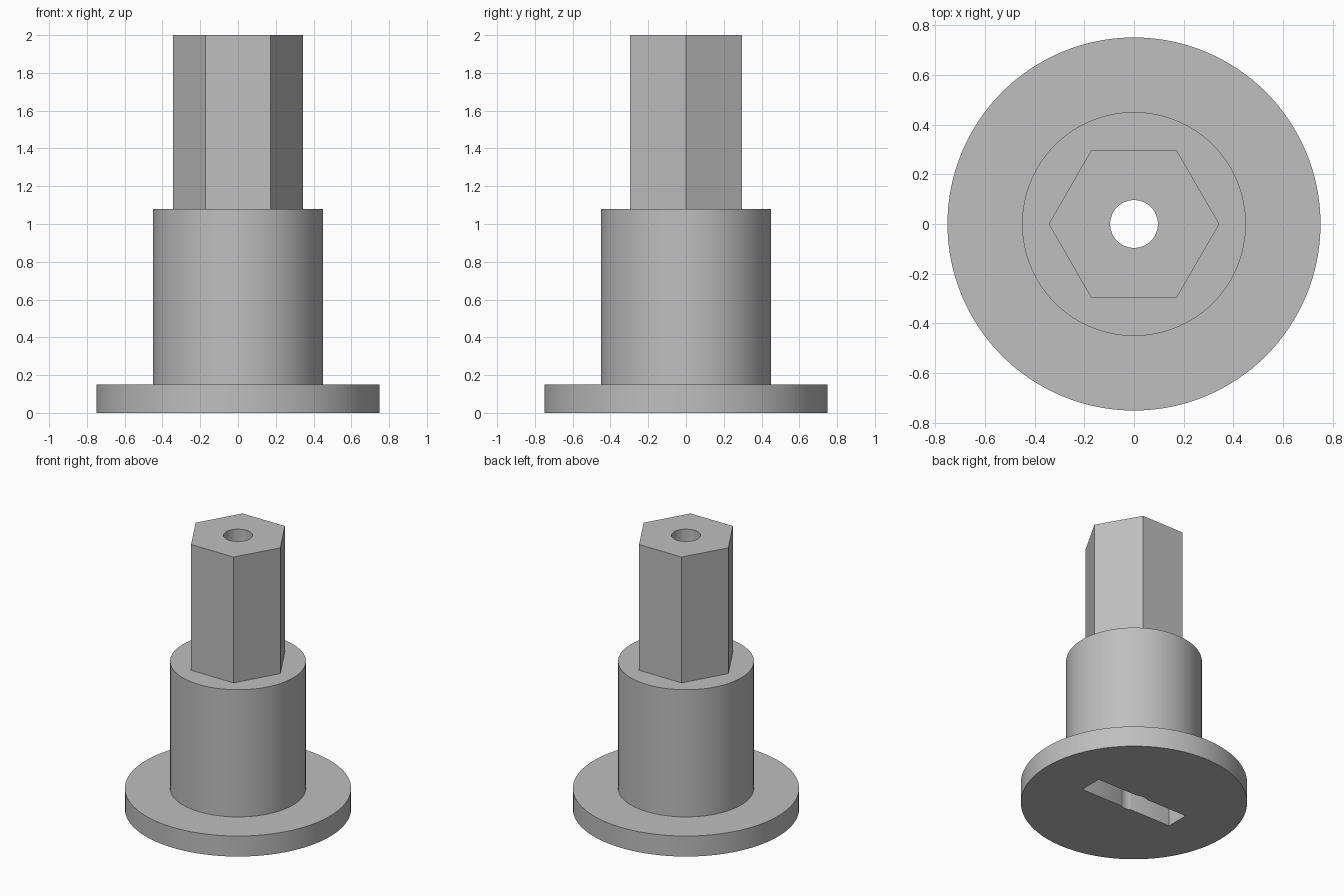
import bpy
from math import radians

cube = bpy.data.objects.get("Cube")
if cube:
    bpy.data.objects.remove(cube, do_unlink=True)

# Single plain grey
GREY = (0.52, 0.52, 0.52, 1.0)
grey = bpy.data.materials.new("plain_grey")
grey.use_nodes = True
grey.diffuse_color = GREY
grey.node_tree.nodes["Principled BSDF"].inputs["Base Color"].default_value = GREY


def prism(name, radius, bottom, top, sides):
    """Upright prism or cylinder with its first corner on the x axis."""
    bpy.ops.mesh.primitive_cylinder_add(
        vertices=sides, radius=radius, depth=top - bottom,
        location=(0, 0, (bottom + top) / 2),
        rotation=(0, 0, radians(90)))
    obj = bpy.context.object
    obj.name = name
    bpy.ops.object.transform_apply(location=False, rotation=True, scale=True)
    obj.data.materials.append(grey)
    return obj


def box(name, size, centre):
    bpy.ops.mesh.primitive_cube_add(size=1, location=centre)
    obj = bpy.context.object
    obj.name = name
    obj.scale = size
    bpy.ops.object.transform_apply(location=False, rotation=False, scale=True)
    obj.data.materials.append(grey)
    return obj


def cut(target, cutter):
    mod = target.modifiers.new(cutter.name, 'BOOLEAN')
    mod.operation = 'DIFFERENCE'
    mod.solver = 'EXACT'
    mod.object = cutter
    bpy.ops.object.select_all(action='DESELECT')
    target.select_set(True)
    bpy.context.view_layer.objects.active = target
    bpy.ops.object.modifier_apply(modifier=mod.name)


# Stacked bodies: wide flange, round shaft, hexagonal drive
flange = prism("base_flange", 0.75, 0, 0.15, 128)
shaft = prism("round_shaft", 0.45, 0.15, 1.08, 128)
drive = prism("hex_drive", 0.343, 1.08, 2, 6)

# Through bore and the flat slot in the underside
bore = prism("bore_cutter", 0.096, -0.1, 2.1, 64)
slot = box("slot_cutter", (0.75, 0.17, 0.7), (0, 0, -0.05))

for part in (flange, shaft, drive):
    cut(part, bore)
    if part is not drive:
        cut(part, slot)
    bpy.ops.object.shade_smooth_by_angle(angle=radians(30))

# Cutters are only needed while cutting
for helper in (bore, slot):
    bpy.data.objects.remove(helper, do_unlink=True)
